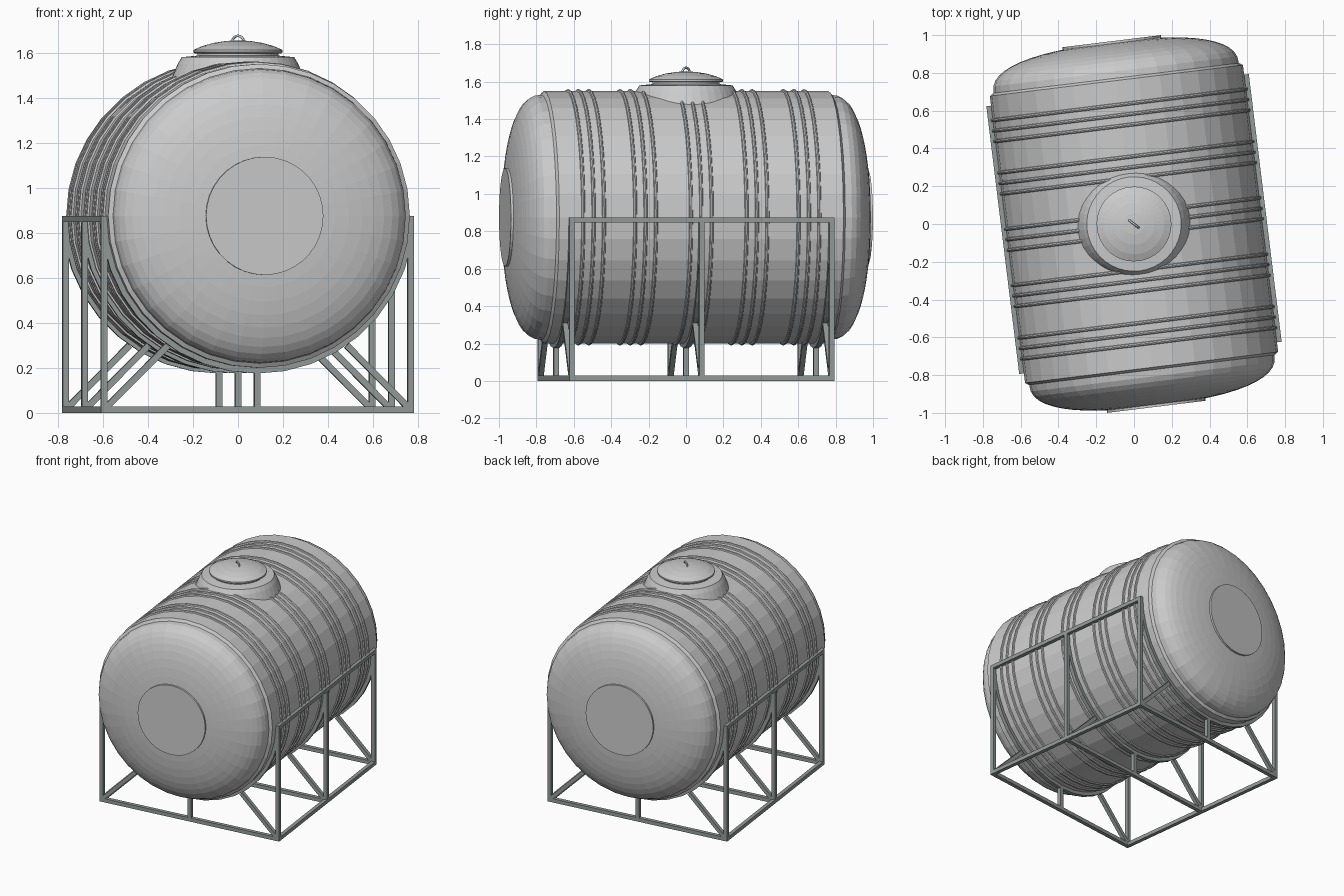
import bpy, bmesh, math
from mathutils import Vector, Matrix

if "Cube" in bpy.data.objects:
    bpy.data.objects.remove(bpy.data.objects["Cube"])

TURN = math.radians(7)     # whole model is turned slightly about z
CZ, R, SEG = 0.875, 0.675, 36


def material(name, rgb):
    m = bpy.data.materials.new(name)
    m.diffuse_color = (*rgb, 1)
    m.use_nodes = True
    m.node_tree.nodes["Principled BSDF"].inputs["Base Color"].default_value = m.diffuse_color
    return m


STEEL = material("light_steel", (0.6, 0.6, 0.6))
FRAME = material("grey_green_frame", (0.29, 0.33, 0.32))


def finish(name, bm, mat):
    bmesh.ops.remove_doubles(bm, verts=bm.verts, dist=1e-5)
    bmesh.ops.recalc_face_normals(bm, faces=bm.faces)
    me = bpy.data.meshes.new(name)
    bm.to_mesh(me)
    bm.free()
    me.materials.append(mat)
    ob = bpy.data.objects.new(name, me)
    bpy.context.collection.objects.link(ob)
    ob.rotation_euler.z = TURN
    return ob


def revolve(name, profile, mat, upright=False, seg=SEG, a0=0.0, a1=2 * math.pi, closed=False):
    """Spin (radius, position) points about the tank axis, or about z if upright."""
    bm = bmesh.new()
    rings = []
    for i in range(seg + 1):
        a = a0 + (a1 - a0) * i / seg
        c, s = math.cos(a), math.sin(a)
        rings.append([bm.verts.new((r * c, r * s, t) if upright else (r * c, t, CZ + r * s))
                      for r, t in profile])
    n = len(profile)
    for p, q in zip(rings, rings[1:]):
        for j in range(n if closed else n - 1):
            k = (j + 1) % n
            bm.faces.new((p[j], p[k], q[k], q[j]))
    bmesh.ops.remove_doubles(bm, verts=bm.verts, dist=1e-5)
    bmesh.ops.dissolve_degenerate(bm, edges=bm.edges, dist=1e-6)
    return finish(name, bm, mat)


def bar(name, a, b, w=0.028):
    """Square tube between two points."""
    a, b = Vector(a), Vector(b)
    d = b - a
    side = Vector((0, 1, 0)) if abs(d.normalized().y) < 0.9 else Vector((1, 0, 0))
    up = d.normalized().cross(side)
    rot = Matrix((side, up, d.normalized())).transposed().to_4x4()
    bm = bmesh.new()
    bmesh.ops.create_cube(bm, size=1, matrix=Matrix.Translation((a + b) / 2) @ rot
                          @ Matrix.Diagonal((w, w, d.length, 1)))
    return finish(name, bm, FRAME)


# Tank shell, with a small bevel at both ends
revolve("tank_body", [(0.655, -0.778), (R, -0.765), (R, 0.765), (0.655, 0.778)], STEEL)

# Domed ends with a raised round plate
for s, side in ((-1, "front"), (1, "back")):
    dome = []
    for i in range(11):
        r = 0.655 * math.cos(i / 10 * math.radians(68))
        dome.append((r, s * (0.775 + 0.195 * (1 - (r / 0.655) ** 2.5) ** 0.4)))
    revolve(side + "_dome", dome + [(0, s * 0.965)], STEEL)
    revolve(side + "_end_plate", [(0.2625, s * 0.94), (0.2625, s * 0.975), (0, s * 0.975)], STEEL)

# Ribs in five groups of three
for g, centre in enumerate((-0.58, -0.30, 0, 0.30, 0.58)):
    for k in (-1, 0, 1):
        y = centre + k * 0.056
        revolve(f"rib_{g}_{k + 1}", [(R - 0.003, y - 0.011), (R + 0.008, y - 0.007),
                (R + 0.011, y), (R + 0.008, y + 0.007), (R - 0.003, y + 0.011)], STEEL)

# Manhole collar, neck and lid
revolve("manhole_collar", [(0.31, 1.45), (0.268, 1.55), (0.25, 1.58), (0.17, 1.588)], STEEL, True, 40)
revolve("manhole_neck", [(0.18, 1.57), (0.18, 1.602)], STEEL, True, 40)
revolve("lid", [(0, 1.597), (0.192, 1.597), (0.198, 1.602), (0.198, 1.612), (0.16, 1.629),
                (0.11, 1.643), (0.055, 1.652), (0, 1.655)], STEEL, True, 40)

# Lid handle, a small bent rod
curve = bpy.data.curves.new("lid_handle", 'CURVE')
curve.dimensions = '3D'
curve.bevel_depth = 0.006
curve.bevel_resolution = 1
curve.use_fill_caps = True
sp = curve.splines.new('POLY')
sp.points.add(8)
for i, p in enumerate(sp.points):
    a = math.pi * i / 8
    p.co = (0.032 * math.cos(a), 0, 1.648 + 0.027 * math.sin(a), 1)
curve.materials.append(STEEL)
handle = bpy.data.objects.new("lid_handle", curve)
bpy.context.collection.objects.link(handle)
handle.rotation_euler.z = math.radians(-38)

# Support frame: three cross frames
X, H, LOW = 0.686, 0.861, 0.014
for y, part in ((-0.70, "front"), (0, "middle"), (0.70, "back")):
    revolve(part + "_cradle", [(R - 0.003, y - 0.014), (0.70, y - 0.014), (0.70, y + 0.014),
            (R - 0.003, y + 0.014)], FRAME, seg=18, a0=math.pi, a1=2 * math.pi, closed=True)
    bar(part + "_cross_beam", (-X, y, LOW), (X, y, LOW))
    bar(part + "_centre_post", (0, y, LOW), (0, y, 0.185))
    for s, side in ((-1, "left"), (1, "right")):
        bar(f"{part}_{side}_post", (s * X, y, 0), (s * X, y, 0.875))
        bar(f"{part}_{side}_brace", (s * X, y, LOW), (s * 0.40, y, 0.30))

# Long rails, bottom and top on each side
for s, side in ((-1, "left"), (1, "right")):
    for z, level in ((LOW, "bottom"), (H, "top")):
        bar(f"{side}_{level}_rail", (s * X, -0.714, z), (s * X, 0.714, z))
